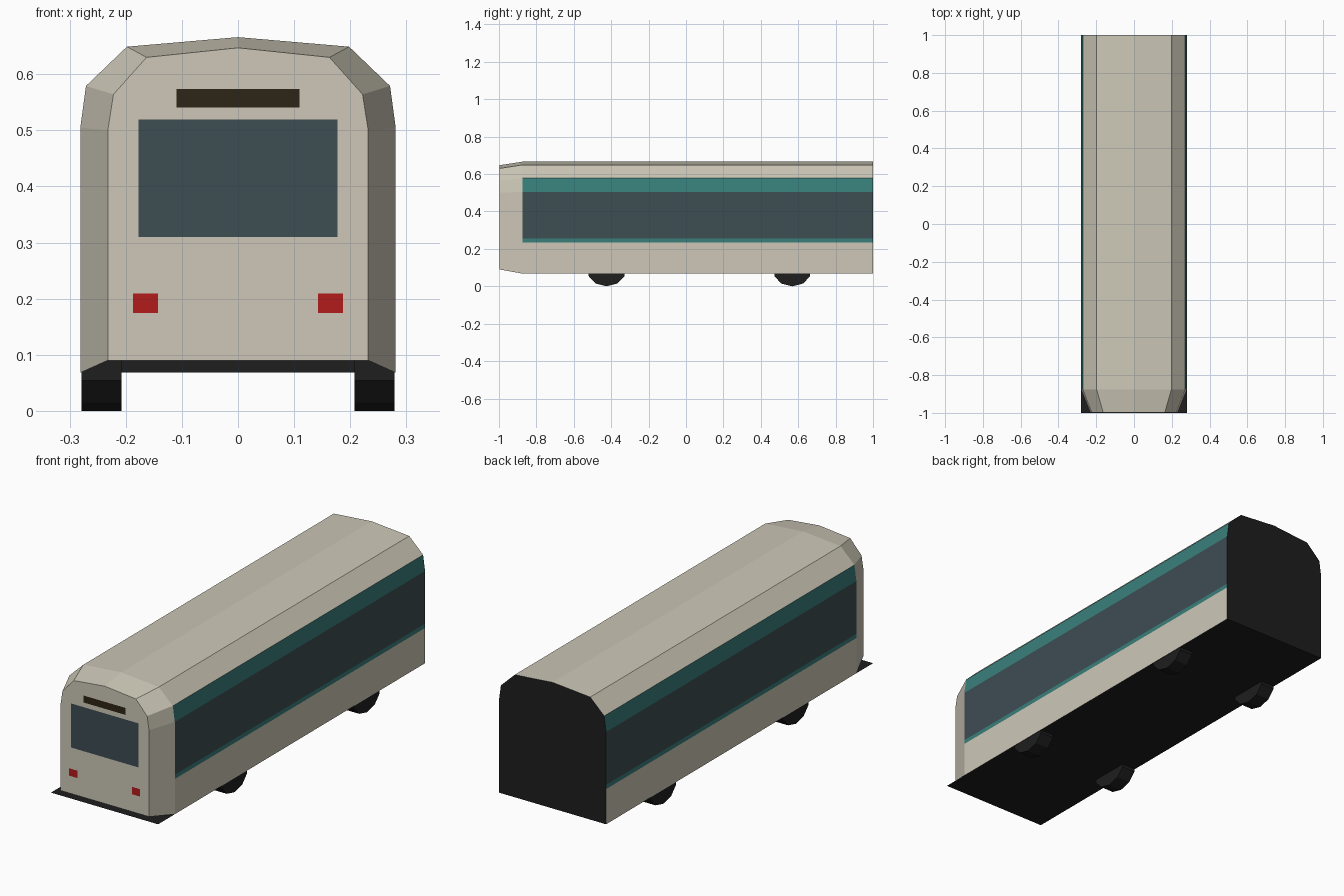
import bpy
from math import sin, cos, pi

if "Cube" in bpy.data.objects:
    bpy.data.objects.remove(bpy.data.objects["Cube"])

BACK, SHOULDER, NOSE = 1.0, -0.875, -0.998


def material(name, rgb):
    m = bpy.data.materials.new(name)
    m.diffuse_color = (*rgb, 1)
    m.use_nodes = True
    m.node_tree.nodes["Principled BSDF"].inputs["Base Color"].default_value = m.diffuse_color
    return m


CREAM = material("cream paint", (0.61, 0.575, 0.475))
TEAL = material("teal trim", (0.04, 0.21, 0.195))
GLASS = material("dark glass", (0.048, 0.074, 0.086))
BLACK = material("black", (0.013, 0.013, 0.014))
SIGN = material("sign", (0.026, 0.018, 0.008))
RED = material("red lamp", (0.45, 0.011, 0.011))


def add_mesh(name, verts, faces, mat):
    me = bpy.data.meshes.new(name)
    me.from_pydata(verts, [], faces)
    me.materials.append(mat)
    ob = bpy.data.objects.new(name, me)
    bpy.context.collection.objects.link(ob)
    return ob


def at(points, y):
    return [(x, y, z) for x, z in points]


def mirrored(points):
    return [(-x, z) for x, z in reversed(points)]


def loft(name, front, back, mat):
    """Strip of quads between two matching 3D polylines."""
    n = len(front)
    faces = [(i, n + i, n + i + 1, i + 1) for i in range(n - 1)]
    return add_mesh(name, front + back, faces, mat)


def front_panel(name, x0, x1, z0, z1, mat):
    pts = [(x0, z0), (x1, z0), (x1, z1), (x0, z1)]
    return add_mesh(name, at(pts, -1.0), [(0, 1, 2, 3)], mat)


# Half cross-sections, from the lower right edge to the roof ridge
body = [(0.281, 0.068), (0.281, 0.505), (0.271, 0.579), (0.198, 0.649), (0, 0.666)]
nose = [(0.232, 0.09), (0.232, 0.50), (0.222, 0.564), (0.163, 0.63), (0, 0.647)]
body_ring = body + mirrored(body[:-1])
nose_ring = nose + mirrored(nose[:-1])

# Tapered nose, front wall and rear wall
loft("nose_taper", at(nose_ring, NOSE), at(body_ring, SHOULDER), CREAM)
add_mesh("front_wall", at(nose_ring, NOSE), [tuple(range(9))], CREAM)
add_mesh("rear_wall", at(body_ring, BACK), [tuple(reversed(range(9)))], BLACK)

# Roof, built from the upper part of the cross-section
roof = body[2:] + mirrored(body[2:-1])
loft("roof", at(roof, SHOULDER), at(roof, BACK), CREAM)

# Side bands, from the skirt up to the eaves
X = 0.281
bands = [
    ("lower_side", [(X, 0.068), (X, 0.235)], CREAM),
    ("lower_trim", [(X, 0.235), (X, 0.255)], TEAL),
    ("side_windows", [(X, 0.255), (X, 0.505)], GLASS),
    ("upper_trim", [(X, 0.505), (0.271, 0.579)], TEAL),
]
for name, pts, mat in bands:
    for side, p in (("right", pts), ("left", mirrored(pts))):
        loft(f"{name}_{side}", at(p, SHOULDER), at(p, BACK), mat)

# Flat floor, full width up to the front
add_mesh("floor", [(-X, -1, 0.068), (-X, 1, 0.068), (X, 1, 0.068), (X, -1, 0.068)],
         [(0, 1, 2, 3)], BLACK)

# Windscreen, destination sign and lamps
front_panel("windscreen", -0.177, 0.177, 0.31, 0.519, GLASS)
front_panel("destination_sign", -0.11, 0.11, 0.541, 0.574, SIGN)
front_panel("lamp_right", 0.143, 0.187, 0.174, 0.209, RED)
front_panel("lamp_left", -0.187, -0.143, 0.174, 0.209, RED)

# Ten-sided wheels, slightly flattened in height
N, RY, RZ = 10, 0.10, 0.078


def wheel(name, x0, x1, yc):
    ring = [(yc + RY * sin(2 * pi * i / N), RZ - RZ * cos(2 * pi * i / N)) for i in range(N)]
    verts = [(x, y, z) for x in (x0, x1) for y, z in ring]
    faces = [(i, N + i, N + (i + 1) % N, (i + 1) % N) for i in range(N)]
    faces += [tuple(reversed(range(N))), tuple(range(N, 2 * N))]
    return add_mesh(name, verts, faces, BLACK)


for label, yc in (("front", -0.425), ("rear", 0.568)):
    wheel(f"{label}_wheel_right", 0.208, 0.279, yc)
    wheel(f"{label}_wheel_left", -0.279, -0.208, yc)
